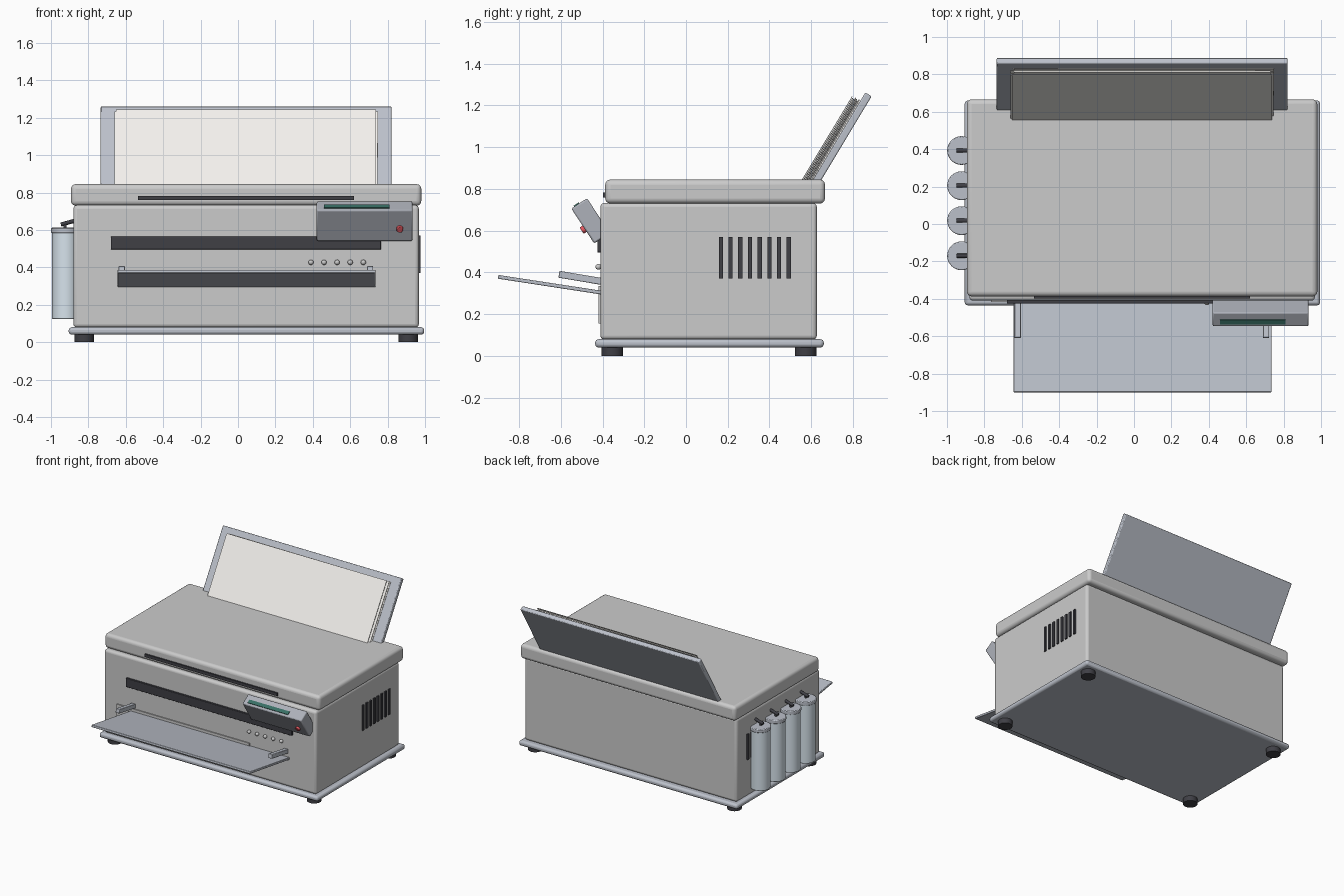
import bpy, math, random
from mathutils import Vector

if "Cube" in bpy.data.objects:
    bpy.data.objects.remove(bpy.data.objects["Cube"])

random.seed(4)


def mat(name, r, g, b):
    m = bpy.data.materials.new(name)
    m.diffuse_color = (r, g, b, 1)
    m.use_nodes = True
    m.node_tree.nodes["Principled BSDF"].inputs["Base Color"].default_value = m.diffuse_color
    return m


SHELL = mat("shell_grey", 0.80, 0.80, 0.81)
TRIM = mat("trim_grey", 0.50, 0.53, 0.59)
PANEL = mat("panel_grey", 0.42, 0.44, 0.49)
DARK = mat("dark", 0.05, 0.05, 0.06)
PAPER = mat("paper", 0.90, 0.88, 0.85)
TANK = mat("tank_blue", 0.68, 0.77, 0.84)
LABEL = mat("plate_grey", 0.56, 0.56, 0.55)
SCREEN = mat("screen_green", 0.04, 0.16, 0.13)
RED = mat("red", 0.8, 0.10, 0.12)


def finish(ob, name, m, bevel=0, seg=2):
    ob.name = name
    ob.data.materials.append(m)
    if bevel:
        b = ob.modifiers.new("bevel", 'BEVEL')
        b.width, b.segments = bevel, seg
    bpy.ops.object.shade_smooth_by_angle(angle=math.radians(35))
    return ob


def box(name, center, size, m, bevel=0, tilt=0, seg=2):
    bpy.ops.mesh.primitive_cube_add(size=1, location=center)
    ob = bpy.context.object
    ob.scale = size
    bpy.ops.object.transform_apply(location=False, rotation=False, scale=True)
    ob.rotation_euler.x = math.radians(tilt)
    return finish(ob, name, m, bevel, seg)


def span(name, x, y, z, m, bevel=0, seg=2):
    lo, hi = Vector((x[0], y[0], z[0])), Vector((x[1], y[1], z[1]))
    return box(name, (lo + hi) / 2, hi - lo, m, bevel, 0, seg)


def rod(name, a, b, r, m, bevel=0, verts=32):
    a, b = Vector(a), Vector(b)
    bpy.ops.mesh.primitive_cylinder_add(vertices=verts, radius=r, depth=(b - a).length,
                                        location=(a + b) / 2)
    ob = bpy.context.object
    ob.rotation_euler = (b - a).to_track_quat('Z', 'Y').to_euler()
    return finish(ob, name, m, bevel)


# housing
span("base_plate", (-0.905, 0.995), (-0.435, 0.66), (0.04, 0.08), TRIM, 0.015)
span("body", (-0.88, 0.967), (-0.41, 0.627), (0.078, 0.733), SHELL, 0.02, 4)
span("scanner_lid", (-0.893, 0.98), (-0.387, 0.666), (0.73, 0.845), SHELL, 0.025, 4)
for x in (-0.823, 0.91):
    for y in (-0.353, 0.573):
        rod("foot", (x, y, 0), (x, y, 0.045), 0.052, DARK)

# front slots, plate and buttons
span("lid_grip", (-0.535, 0.62), (-0.398, -0.37), (0.76, 0.783), DARK)
span("output_slot", (-0.68, 0.765), (-0.425, -0.39), (0.495, 0.565), DARK, 0.004)
span("front_plate", (-0.765, 0.39), (-0.418, -0.40), (0.155, 0.335), LABEL)
for i in range(5):
    bpy.ops.mesh.primitive_uv_sphere_add(segments=16, ring_count=10, radius=0.014,
                                         location=(0.39 + 0.07 * i, -0.42, 0.427))
    finish(bpy.context.object, "button", SHELL)

# output tray with side guides
box("output_tray", (0.045, -0.645, 0.340), (1.38, 0.515, 0.018), TRIM, 0.004, -8.7)
for x in (-0.622, 0.706):
    box("tray_guide", (x, -0.5, 0.373), (0.034, 0.22, 0.033), TRIM, 0.004, -9.5)

# tilted control panel
box("control_panel", (0.677, -0.457, 0.647), (0.513, 0.09, 0.20), PANEL, 0.008, 33.2)
box("screen", (0.635, -0.524, 0.724), (0.35, 0.028, 0.008), SCREEN, 0, 33.2)
rod("power_button", (0.865, -0.475, 0.616), (0.865, -0.500, 0.600), 0.018, RED, 0.003)

# rear paper support and sheets
box("paper_support", (0.043, 0.738, 1.026), (1.555, 0.035, 0.53), TRIM, 0.006, -31)
for i in range(8):
    d = 0.0062 * i
    j = random.uniform(-0.012, 0.012) if i else 0
    k = random.uniform(-0.008, 0.004) if i else 0
    s = box("paper_sheet", (0.042 + j, 0.668 + d * 0.857 + k * 0.515, 1.029 - d * 0.515 + k * 0.857),
            (1.39, 0.0035, 0.5), PAPER, 0, -31)
    s.rotation_euler.y = random.uniform(-0.006, 0.006) if i else 0

# side vents, both sides
for x in (-0.88, 0.967):
    for i in range(8):
        box("vent", (x, 0.167 + 0.0465 * i, 0.47), (0.02, 0.02, 0.2), DARK)

# ink tanks on the left
for y in (0.393, 0.205, 0.018, -0.17):
    rod("ink_tank", (-0.922, y, 0.125), (-0.922, y, 0.59), 0.072, TANK, 0.004)
    rod("tank_cap", (-0.922, y, 0.583), (-0.922, y, 0.612), 0.077, TRIM, 0.005)
    rod("ink_tube", (-0.947, y, 0.629), (-0.86, y, 0.653), 0.011, DARK, 0, 12)
    rod("tube_stub", (-0.925, y, 0.60), (-0.925, y, 0.635), 0.009, DARK, 0, 12)
